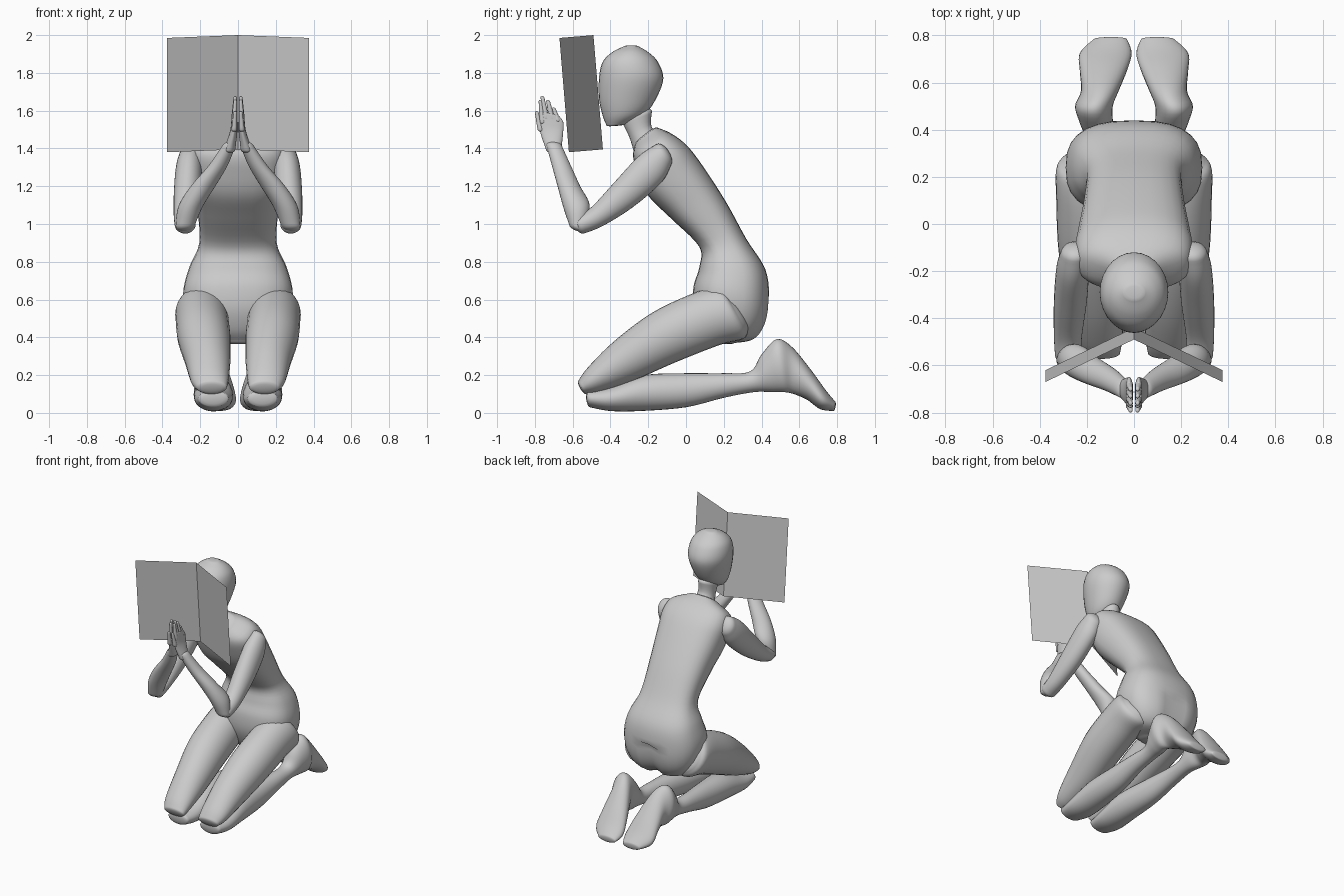
import bpy, bmesh
from math import cos, sin, pi, radians
from mathutils import Vector

SEGMENTS = 28
STEPS = 5
UNIT = 0.01  # rows below are written in hundredths

default_cube = bpy.data.objects.get("Cube")
if default_cube:
    bpy.data.objects.remove(default_cube, do_unlink=True)


def make_material(name, colour):
    material = bpy.data.materials.new(name)
    material.use_nodes = True
    material.diffuse_color = colour
    material.node_tree.nodes["Principled BSDF"].inputs["Base Color"].default_value = colour
    return material


GREY = make_material("plain grey", (0.6, 0.6, 0.6, 1))


def finish(bm, name, smooth=True):
    """Turn a bmesh into a shaded, coloured object."""
    mesh = bpy.data.meshes.new(name)
    for face in bm.faces:
        face.smooth = smooth
    bm.to_mesh(mesh)
    bm.free()
    mesh.materials.append(GREY)
    obj = bpy.data.objects.new(name, mesh)
    bpy.context.collection.objects.link(obj)
    return obj


def spline(a, b, c, d, t):
    """Catmull-Rom blend between b and c."""
    return 0.5 * (2 * b + (c - a) * t + (2 * a - 5 * b + 4 * c - d) * t * t
                  + (3 * b - a - 3 * c + d) * t ** 3)


def power(value, exponent):
    return abs(value) ** exponent * (1 if value >= 0 else -1)


def loft(name, rows, side=1, bulge=0.5, square=2.0):
    """Smooth body through rows of (x, half width, y and z of one edge, y and z of the other)."""
    padded = [rows[0]] + list(rows) + [rows[-1]]
    dense = []
    for i in range(len(rows) - 1):
        for step in range(STEPS):
            dense.append([spline(*values, step / STEPS) for values in zip(*padded[i:i + 4])])
    dense.append(rows[-1])

    # Each ring is a centre, a half width and a half depth vector
    rings = []
    for x, half, y1, z1, y2, z2 in dense:
        first, second = Vector((x, y1, z1)), Vector((x, y2, z2))
        rings.append(((first + second) / 2, half, (second - first) / 2))

    # Rounded ends
    def dome(end, neighbour):
        centre, half, depth = end
        outward = (centre - neighbour[0]).normalized()
        reach = min(half, depth.length) * bulge
        return [(centre + outward * reach * sin(a), half * cos(a), depth * cos(a))
                for a in (radians(deg) for deg in (25, 50, 70, 85))]

    rings = dome(rings[0], rings[1])[::-1] + rings + dome(rings[-1], rings[-2])

    bm = bmesh.new()
    loops = []
    for centre, half, depth in rings:
        loop = []
        for k in range(SEGMENTS):
            angle = 2 * pi * k / SEGMENTS
            point = centre + depth * power(sin(angle), 2 / square)
            point.x += half * power(cos(angle), 2 / square)
            point.x *= side
            loop.append(bm.verts.new(point * UNIT))
        loops.append(loop)
    for low, high in zip(loops, loops[1:]):
        for k in range(SEGMENTS):
            n = (k + 1) % SEGMENTS
            bm.faces.new((low[k], low[n], high[n], high[k]))
    bm.faces.new(loops[0])
    bm.faces.new(loops[-1])
    bmesh.ops.recalc_face_normals(bm, faces=bm.faces)
    return finish(bm, name)


# Torso, from the seat up to the neck base
torso = loft("torso", [
    (0, 10, 26, 37, 13, 38), (0, 21, 36, 39, 8, 44), (0, 27, 42, 47, 4, 55),
    (0, 29, 44, 60, 4, 67), (0, 26, 42, 76, 7, 77), (0, 20.5, 32, 92, 7, 88),
    (0, 21.5, 21, 112, -8, 103), (0, 24, 8, 132, -20, 115),
    (0, 25, 0, 142, -26, 128), (0, 22, -8, 148, -28, 136),
    (0, 11, -15, 151, -27, 142)], bulge=0.2, square=2.6)

# Cleft down the middle of the seat
for vertex in torso.data.vertices:
    if abs(vertex.co.x) < 0.01 and vertex.co.y > 0.2 and vertex.co.z < 0.62:
        vertex.co += Vector((0, -0.03, 0.01))

# Neck and faceless head
loft("neck", [
    (0, 9, -10, 145, -27, 136), (0, 6, -18, 151, -30, 146), (0, 6, -18, 160, -34, 154)])
loft("head", [
    (0, 5, -31, 153, -42, 152), (0, 9, -22, 158, -44, 157), (0, 12, -16, 166, -46, 166),
    (0, 14.5, -12, 177, -46, 178), (0, 13.5, -15, 186, -44, 186),
    (0, 10, -20, 191, -39, 191), (0, 5, -25, 194, -33, 194)], bulge=0.15)

for label, side in (("left", 1), ("right", -1)):
    # Folded legs
    loft(label + "_thigh", [
        (18, 12, 20, 65, 33, 43), (19, 14, 16, 67, 30, 39), (19, 14, 3, 63, 18, 36),
        (18, 14, -18, 53, -5, 27), (16, 12, -38, 38, -28, 17), (15, 10, -52, 24, -46, 11),
        (14, 8, -57, 17, -53, 10)], side, 0.3)
    loft(label + "_shin_and_foot", [
        (13, 8, -52, 12, -51, 3), (13, 10, -40, 14, -40, 1), (13, 10, -22, 20, -24, 1),
        (14, 8, 0, 21, 0, 3), (15, 6, 20, 21, 20, 8), (15, 5.5, 34, 22, 36, 11),
        (16, 7, 40, 31, 46, 11), (17, 8, 48, 39, 52, 11), (14.5, 8, 56, 35, 57, 10),
        (13, 10, 66, 23, 64, 7), (12, 11, 74, 12, 71, 2), (10, 7, 79, 6, 78, 1)], side, 0.3)

    # Bent arms with the palms pressed together
    loft(label + "_upper_arm", [
        (25, 6, -16, 142, -8, 131), (26, 7, -25, 136, -13, 122), (27, 7, -38, 122, -28, 109),
        (28, 6, -50, 109, -44, 99), (28, 5.5, -58, 104, -54, 95)], side, 0.6)
    loft(label + "_forearm", [
        (28, 5, -62, 100, -53, 98), (25, 6.5, -65, 109, -51, 110),
        (18.5, 6.5, -68, 120, -56, 120), (10.5, 5, -71, 131, -61, 131),
        (4.5, 3.5, -74, 142, -66, 142)], side, 0.6)
    loft(label + "_palm", [
        (4.5, 3, -74, 139, -66, 139), (2.4, 2, -77, 148, -65, 149),
        (2, 1.6, -78, 154, -65, 154), (2, 1.4, -77, 159, -67, 157)], side)

    # Fingers and thumb, each as base y, base z, tip y, tip z
    digits = {"index": (-68, 155, -70, 161), "middle": (-71, 156, -73, 165),
              "ring": (-74, 156, -76, 167), "little": (-76, 154, -77, 165),
              "thumb": (-77, 150, -79, 159)}
    for digit, (y, z, tip_y, tip_z) in digits.items():
        loft(label + "_" + digit + "_finger", [
            (2, 1.5, y - 1.6, z, y + 1.6, z), (1.5, 0.9, tip_y - 1, tip_z, tip_y + 1, tip_z)],
            side, 0.8)

    # Folding panel in front of the face, one leaf per side
    bm = bmesh.new()
    corners = [(0, -44, 139.5), (37.5 * side, -62, 138), (37.5 * side, -67, 198.5), (0, -49, 200)]
    bm.faces.new([bm.verts.new(Vector(c) * UNIT) for c in corners[::side]])
    finish(bm, label + "_panel_leaf", smooth=False)
